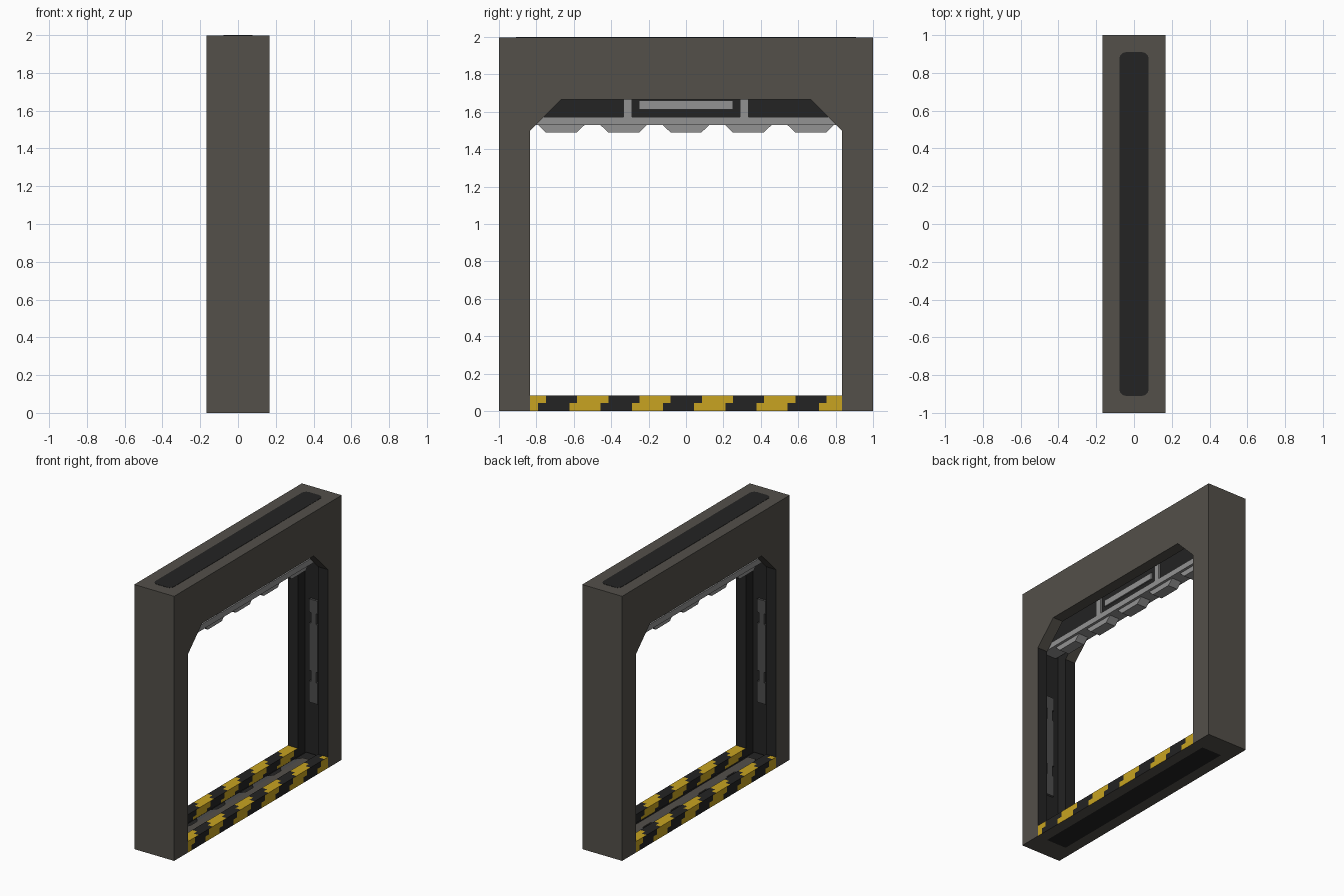
import bpy, bmesh, math

if "Cube" in bpy.data.objects:
    bpy.data.objects.remove(bpy.data.objects["Cube"])


def material(name, r, g, b):
    m = bpy.data.materials.new(name)
    m.diffuse_color = (r, g, b, 1)
    m.use_nodes = True
    m.node_tree.nodes["Principled BSDF"].inputs["Base Color"].default_value = m.diffuse_color
    return m


FRAME = material("warm grey frame", 0.087, 0.080, 0.068)
BLACK = material("black liner", 0.017, 0.017, 0.017)
YELLOW = material("hazard yellow", 0.58, 0.37, 0.015)
LIGHT = material("light grey metal", 0.29, 0.29, 0.29)
DARK = material("dark grey metal", 0.075, 0.075, 0.075)


def finish(name, bm, mats):
    bmesh.ops.recalc_face_normals(bm, faces=bm.faces)
    me = bpy.data.meshes.new(name)
    bm.to_mesh(me)
    bm.free()
    for m in mats:
        me.materials.append(m)
    ob = bpy.data.objects.new(name, me)
    bpy.context.collection.objects.link(ob)
    return ob


def prism(name, pts, vec, mat):
    """Extrude a flat outline of 3D points along vec."""
    bm = bmesh.new()
    face = bm.faces.new([bm.verts.new(p) for p in pts])
    res = bmesh.ops.extrude_face_region(bm, geom=[face])
    verts = [v for v in res["geom"] if isinstance(v, bmesh.types.BMVert)]
    bmesh.ops.translate(bm, verts=verts, vec=vec)
    return finish(name, bm, [mat])


def side_prism(name, yz, x, mat):
    return prism(name, [(-x, y, z) for y, z in yz], (2 * x, 0, 0), mat)


def box(name, x0, x1, y0, y1, z0, z1, mat):
    pts = [(x0, y0, z0), (x1, y0, z0), (x1, y1, z0), (x0, y1, z0)]
    return prism(name, pts, (0, 0, z1 - z0), mat)


T, S = 1 / 6, 1 / 12      # half thickness of the frame, half width of the slot
TOP = 1.998

# Frame: arch outline with chamfered opening, hollowed by the door slot
half = [(1, TOP), (1, 0), (5 / 6, 0), (5 / 6, 1.5), (2 / 3, 5 / 3)]
arch = half + [(-y, z) for y, z in reversed(half)]
frame = side_prism("door_frame", arch, T, FRAME)
slot = box("slot_cutter", -S, S, -0.917, 0.917, 0.02, 1.9, BLACK)
slot.hide_render = True
mod = frame.modifiers.new("slot", 'BOOLEAN')
mod.operation, mod.solver, mod.object = 'DIFFERENCE', 'EXACT', slot
bpy.context.view_layer.objects.active = frame
bpy.ops.object.modifier_apply(modifier=mod.name)
bpy.data.objects.remove(slot)
frame.data.materials.clear()
frame.data.materials.append(FRAME)
frame.data.materials.append(BLACK)
for f in frame.data.polygons:      # slot walls are black
    c = f.center
    inside = abs(c.x) < S + 0.002 and abs(c.y) < 0.919 and 0.01 < c.z < 1.91
    f.material_index = 1 if inside else 0

# Black rounded strip on the top face
strip, r = [], 0.035
for sx, sy, a0 in ((1, 1, 0), (-1, 1, 90), (-1, -1, 180), (1, -1, 270)):
    for k in range(4):
        a = math.radians(a0 + 30 * k)
        strip.append((sx * (0.078 - r) + r * math.cos(a),
                      sy * (0.91 - r) + r * math.sin(a), TOP - 0.004))
prism("top_strip", strip, (0, 0, 0.006), BLACK)

# Sill rails: stripes step sideways on each band around the cross-section
band = [(T, 0), (T, S / 2), (T, S), (0.125, S), (S, S), (S, S / 2), (S, 0), (T, 0)]
for name, s in (("right_sill_rail", 1), ("left_sill_rail", -1)):
    bm = bmesh.new()
    for i in range(len(band) - 1):
        start = -0.79 + i / 24
        cuts = [start + k / 6 for k in range(-2, 12)]
        for k in range(len(cuts) - 1):
            y0, y1 = max(cuts[k], -5 / 6), min(cuts[k + 1], 5 / 6)
            if y1 - y0 < 1e-4:
                continue
            (xa, za), (xb, zb) = band[i], band[i + 1]
            f = bm.faces.new([bm.verts.new((s * x, s * y, z)) for x, y, z in
                              ((xa, y0, za), (xa, y1, za), (xb, y1, zb), (xb, y0, zb))])
            f.material_index = 2 if i == 6 else (0 if k % 2 == 0 else 1)
    bmesh.ops.remove_doubles(bm, verts=bm.verts, dist=1e-5)
    finish(name, bm, [BLACK, YELLOW, FRAME])

# Sill floor and the sunken lower door
box("sill_floor", -S, S, -5 / 6, 5 / 6, 0, 0.02, BLACK)
box("lower_door", -0.06, 0.06, -0.9, 0.9, 0.02, 0.035, BLACK)
box("lower_door_plate", -0.02, 0.045, -0.8, 0.8, 0.034, 0.042, FRAME)
for i in range(-2, 3):
    c = i / 3
    pts = [(-0.02, c - 0.125, 0.034), (-0.02, c + 0.125, 0.034),
           (-0.055, c + 0.083, 0.034), (-0.055, c - 0.083, 0.034)]
    prism("lower_door_tooth", pts, (0, 0, 0.008), DARK)

# Upper door: black panel, grey edge bar, teeth and ribs
box("upper_door_panel", -0.045, 0.045, -0.91, 0.91, 1.56, 1.85, BLACK)
box("upper_door_edge", -0.06, 0.06, -0.91, 0.91, 1.53, 1.573, LIGHT)
for i in range(-2, 3):
    c = i / 3
    side_prism("upper_door_tooth", [(c - 0.125, 1.53), (c - 0.083, 1.49),
                                    (c + 0.083, 1.49), (c + 0.125, 1.53)], 0.04, LIGHT)
for s in (-1, 1):
    box("upper_door_rib", -0.06, 0.06, s * 0.312 - 0.022, s * 0.312 + 0.022, 1.573, 1.85, LIGHT)
box("upper_door_crossbar", -0.055, 0.055, -0.25, 0.25, 1.613, 1.66, LIGHT)

# Notched guide rails on the slot floor in both jambs
for s in (-1, 1):
    for z0, z1, w in ((0.42, 0.58, 0.035), (0.58, 0.66, 0.022),
                      (0.66, 1.02, 0.035), (1.02, 1.1, 0.022), (1.1, 1.2, 0.035)):
        y0, y1 = sorted((s * 0.9, s * 0.917))
        box("jamb_guide", -w, w, y0, y1, z0, z1, DARK)
